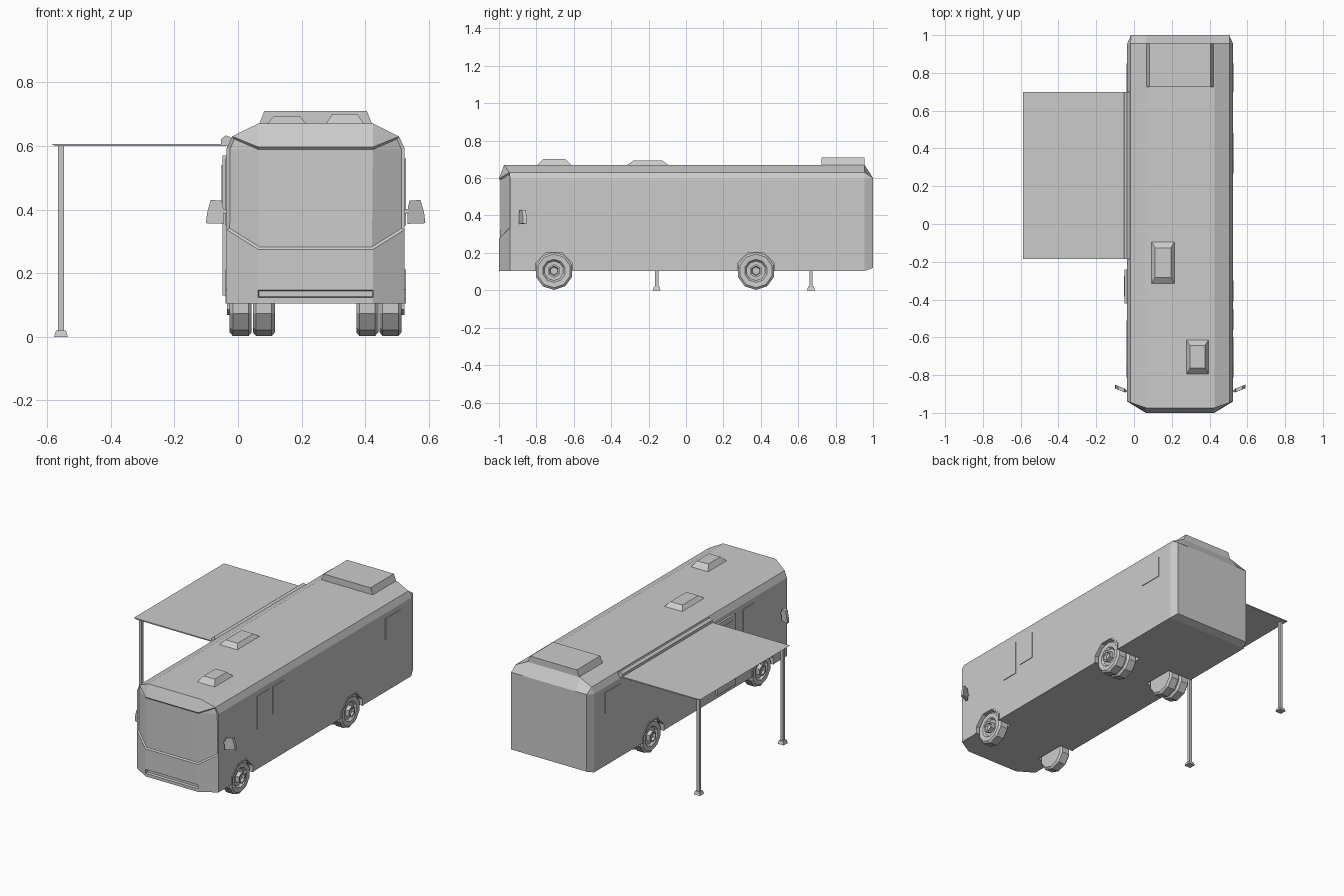
import bpy, bmesh, math
from mathutils import Vector

if "Cube" in bpy.data.objects:
    bpy.data.objects.remove(bpy.data.objects["Cube"])

grey = bpy.data.materials.new("plain_grey")
grey.use_nodes = True
grey.diffuse_color = (0.6, 0.6, 0.6, 1)
grey.node_tree.nodes["Principled BSDF"].inputs["Base Color"].default_value = (0.6, 0.6, 0.6, 1)

CX = 0.244      # body centre line
HW = 0.28       # body half width
FLOOR = 0.104   # underside and axle height
AXLES = {"front": -0.706, "rear": 0.374}


def finish(name, bm):
    bmesh.ops.recalc_face_normals(bm, faces=bm.faces)
    mesh = bpy.data.meshes.new(name)
    bm.to_mesh(mesh)
    bm.free()
    mesh.materials.append(grey)
    ob = bpy.data.objects.new(name, mesh)
    bpy.context.collection.objects.link(ob)
    return ob


def loft(bm, rings, caps=True):
    loops = [[bm.verts.new(p) for p in ring] for ring in rings]
    for a, b in zip(loops, loops[1:]):
        for i in range(len(a)):
            j = (i + 1) % len(a)
            bm.faces.new((a[i], a[j], b[j], b[i]))
    if caps:
        bm.faces.new(loops[0])
        bm.faces.new(loops[-1])


def prism(name, pts, axis, a, b):
    """Extrude a 2D outline along the x or y axis."""
    place = (lambda p, t: (t, *p)) if axis == "x" else (lambda p, t: (p[0], t, p[1]))
    bm = bmesh.new()
    loft(bm, [[place(p, t) for p in pts] for t in (a, b)])
    return finish(name, bm)


def rect(x0, x1, y0, y1, z):
    return [(x0, y0, z), (x1, y0, z), (x1, y1, z), (x0, y1, z)]


def frustum(name, x0, x1, y0, y1, z0, z1, dx=0, dy=0):
    bm = bmesh.new()
    loft(bm, [rect(x0, x1, y0, y1, z0), rect(x0 + dx, x1 - dx, y0 + dy, y1 - dy, z1)])
    return finish(name, bm)


def lathe(name, profile, sides, side, y, turn=0.0):
    """Turn (radius, offset) points about an axle; side is -1 or 1."""
    bm = bmesh.new()
    rings = []
    for r, off in profile:
        angles = [turn + math.tau * k / sides for k in range(sides)]
        rings.append([(CX + side * off, y + r * math.sin(t), FLOOR + r * math.cos(t)) for t in angles])
    loft(bm, rings)
    return finish(name, bm)


def octagon_arc(r, y):
    arc = [(y + r * math.sin(math.radians(d)), FLOOR + r * math.cos(math.radians(d)))
           for d in (-67.5, -22.5, 22.5, 67.5)]
    w = r * math.sin(math.radians(67.5))
    return [(y - w, FLOOR)] + arc + [(y + w, FLOOR)]


# Body shell: half outlines of (half width, y, z), mirrored and lofted back to front
def mirrored(half):
    return [(CX - w, y, z) for w, y, z in half] + [(CX + w, y, z) for w, y, z in reversed(half)]


R = 0.181
tail = [(0.26, 1, 0.12), (0.26, 1, 0.6), (0.26, 1, 0.6), (R, 1, 0.6)]
hind = [(HW, 0.955, FLOOR), (HW, 0.955, 0.592), (0.262, 0.955, 0.63), (R, 0.955, 0.67)]
fore = [(HW, -0.94, FLOOR), (HW, -0.94, 0.592), (0.262, -0.945, 0.63), (R, -0.973, 0.67)]
nose = [(R, -1, FLOOR)] + [(R, -1, 0.597)] * 3
bm = bmesh.new()
loft(bm, [mirrored(h) for h in (tail, hind, fore, nose)])
bmesh.ops.remove_doubles(bm, verts=bm.verts, dist=1e-4)
bmesh.ops.recalc_face_normals(bm, faces=bm.faces)


def front_faces(test):
    bm.normal_update()
    return [f for f in bm.faces if f.normal.y < -0.3 and abs(f.normal.z) < 0.3
            and test(f.calc_center_median())]


def cut(faces, co, no):
    geom = list({g for f in faces for g in (f, *f.edges, *f.verts)})
    bmesh.ops.bisect_plane(bm, geom=geom, dist=1e-5, plane_co=co, plane_no=no)


# Windscreen wraps round the corners with raised lower edges
for s in (-1, 1):
    inner, outer = Vector((CX + s * R, -1, 0.275)), Vector((CX + s * HW, -0.94, 0.337))
    flat = Vector((s * 0.06, 0.1, 0)).normalized()
    cut(front_faces(lambda c: (c.x - CX) * s > R), inner, (outer - inner).cross(flat.cross((0, 0, 1))))
middle = lambda c: abs(c.x - CX) < R
cut(front_faces(middle), (0, 0, 0.275), (0, 0, 1))
cut(front_faces(lambda c: c.z < 0.28), (0, 0, 0.147), (0, 0, 1))
cut(front_faces(lambda c: middle(c) and c.z < 0.147), (0, 0, 0.123), (0, 0, 1))
bmesh.ops.inset_region(bm, faces=front_faces(lambda c: c.z > 0.34), thickness=0.008, depth=-0.008)
slot = front_faces(lambda c: middle(c) and 0.125 < c.z < 0.146)
bmesh.ops.inset_region(bm, faces=slot, thickness=0.004, depth=-0.015)
body = finish("body", bm)

# Wheels, wheel wells and arches
tyre = [(0.04, 0.201), (0.09, 0.201), (0.102, 0.211), (0.102, 0.26), (0.09, 0.27),
        (0.062, 0.268), (0.052, 0.255), (0.03, 0.255)]
hub = [(0.036, 0.25), (0.036, 0.279), (0.026, 0.279), (0.021, 0.266)]
for axle, y in AXLES.items():
    for s, label in ((-1, "right"), (1, "left")):
        tag = f"{axle}_{label}"
        lathe("wheel_" + tag, tyre, 10, s, y)
        lathe("hub_" + tag, hub, 6, s, y)
        depth = 0.19
        if axle == "rear":
            lathe("inner_wheel_" + tag, [(r, o - 0.073) for r, o in tyre], 10, s, y)
            depth = 0.11
        well_shape = octagon_arc(0.108, y)
        well_shape = [(well_shape[0][0], 0)] + well_shape + [(well_shape[-1][0], 0)]
        well = prism("well_cutter_" + tag, well_shape, "x", CX + s * depth, CX + s * 0.4)
        well.hide_render = True
        well.hide_set(True)
        mod = body.modifiers.new("well_" + tag, "BOOLEAN")
        mod.operation, mod.object, mod.solver = "DIFFERENCE", well, "EXACT"
        ring = octagon_arc(0.116, y) + octagon_arc(0.107, y)[::-1]
        prism("arch_" + tag, ring, "x", CX + s * 0.272, CX + s * 0.284)

# Apply the wells and drop the cutters
bpy.context.view_layer.update()
baked = bpy.data.meshes.new_from_object(body.evaluated_get(bpy.context.evaluated_depsgraph_get()))
body.modifiers.clear()
body.data = baked
for ob in [o for o in bpy.data.objects if o.name.startswith("well_cutter")]:
    bpy.data.objects.remove(ob)


# Side windows as thin plates
def plate(name, s, y0, y1, z0, z1, proud):
    return prism(name, [(y0, z0), (y1, z0), (y1, z1), (y0, z1)], "x", CX + s * (HW - 0.004), CX + s * (HW + proud))


plate("cab_window_left", 1, -0.56, -0.45, 0.35, 0.56, 0.004)
plate("middle_window_left", 1, -0.41, -0.30, 0.39, 0.56, 0.004)
plate("rear_window_left", 1, 0.70, 0.85, 0.43, 0.56, 0.004)
plate("cab_window_right", -1, -0.62, -0.51, 0.35, 0.56, 0.004)
plate("rear_window_right", -1, 0.70, 0.85, 0.43, 0.56, 0.004)
plate("door", -1, -0.42, -0.24, 0.13, 0.57, 0.013)
plate("door_window", -1, -0.385, -0.275, 0.36, 0.54, 0.016)

# Mirrors, angled back towards their outer edge
outline = [(0.289, 0.355), (0.345, 0.357), (0.341, 0.39), (0.33, 0.43), (0.295, 0.428), (0.29, 0.405)]
for s, label in ((-1, "right"), (1, "left")):
    bm = bmesh.new()
    loft(bm, [[(CX + s * w, t + (w - 0.289) * 0.4, z) for w, z in outline] for t in (-0.893, -0.873)])
    finish("mirror_" + label, bm)
    arm = [(CX + s * w, z) for w, z in ((0.275, 0.385), (0.295, 0.39), (0.295, 0.402), (0.275, 0.402))]
    prism("mirror_arm_" + label, arm, "y", -0.89, -0.878)

# Roof units
frustum("roof_cooler", 0.063, 0.425, 0.725, 0.955, 0.66, 0.71, 0.02)
frustum("roof_vent_middle", 0.09, 0.217, -0.318, -0.09, 0.667, 0.693, 0.022, 0.036)
frustum("roof_vent_front", 0.275, 0.397, -0.797, -0.61, 0.667, 0.701, 0.022, 0.034)

# Awning: housing, sheet, posts and feet
case = [(-0.053, 0.6), (-0.053, 0.622), (-0.038, 0.633), (-0.02, 0.626), (-0.02, 0.6)]
prism("awning_housing", case, "y", -0.185, 0.70)
sheet = [(-0.587, 0.606), (-0.035, 0.606), (-0.035, 0.599), (-0.572, 0.599)]
prism("awning_sheet", sheet, "y", -0.185, 0.70)
for y, label in ((-0.157, "front"), (0.668, "rear")):
    frustum("awning_post_" + label, -0.566, -0.547, y - 0.009, y + 0.009, 0.015, 0.601)
    frustum("awning_foot_" + label, -0.578, -0.535, y - 0.021, y + 0.021, 0, 0.02, 0.006, 0.006)
